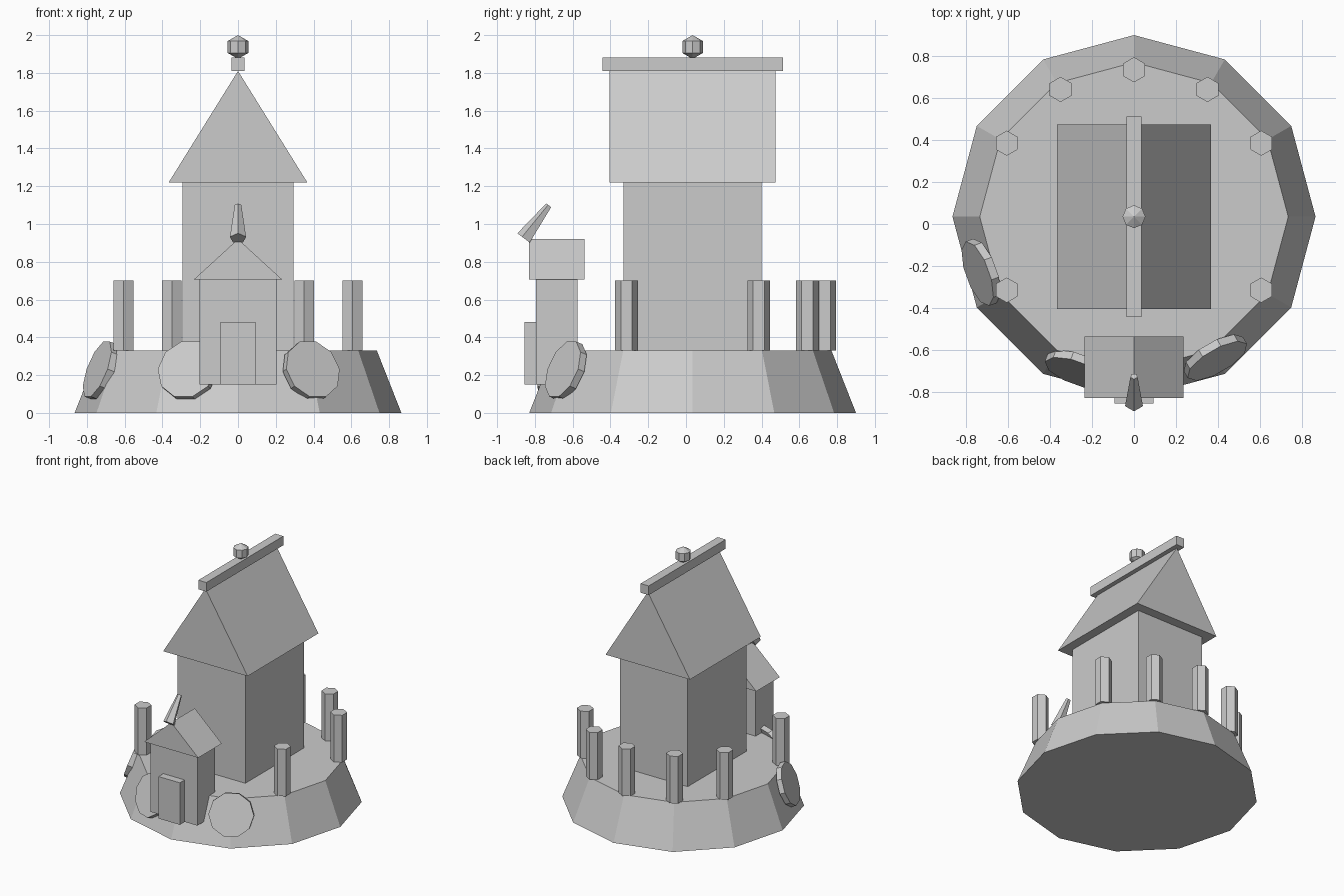
import bpy
from math import radians, cos, sin

if "Cube" in bpy.data.objects:
    bpy.data.objects.remove(bpy.data.objects["Cube"])

CY = 0.035  # depth of the hill's centre


def finish(name):
    ob = bpy.context.object
    ob.name = name
    ob.data.name = name
    return ob


def box(name, x0, x1, y0, y1, z0, z1):
    bpy.ops.mesh.primitive_cube_add(size=1, location=((x0 + x1) / 2, (y0 + y1) / 2, (z0 + z1) / 2))
    ob = finish(name)
    ob.scale = (x1 - x0, y1 - y0, z1 - z0)
    return ob


def frustum(name, sides, r1, r2, depth, loc, rot=(0, 0, 0)):
    bpy.ops.mesh.primitive_cone_add(vertices=sides, radius1=r1, radius2=r2, depth=depth,
                                    location=loc, rotation=[radians(a) for a in rot])
    return finish(name)


def gable(name, half, y0, y1, z0, z1):
    verts = [(x, y, z) for y in (y0, y1) for x, z in ((-half, z0), (half, z0), (0, z1))]
    faces = [(0, 1, 2), (5, 4, 3), (0, 3, 4, 1), (1, 4, 5, 2), (2, 5, 3, 0)]
    me = bpy.data.meshes.new(name)
    me.from_pydata(verts, [], faces)
    ob = bpy.data.objects.new(name, me)
    bpy.context.collection.objects.link(ob)
    return ob


# Hill
frustum("hill_base", 12, 0.865, 0.735, 0.33, (0, CY, 0.165))

# Main hall with roof, ridge beam and finial
box("hall_walls", -0.295, 0.295, -0.33, 0.40, 0.33, 1.22)
gable("hall_roof", 0.367, -0.405, 0.475, 1.22, 1.81)
box("ridge_beam", -0.035, 0.035, -0.443, 0.513, 1.81, 1.882)
bpy.ops.mesh.primitive_uv_sphere_add(segments=8, ring_count=3, radius=0.063, location=(0, CY, 1.937))
finish("finial")

# Porch with roof, door and tilted horn
box("porch_walls", -0.203, 0.203, -0.795, -0.575, 0.15, 0.705)
gable("porch_roof", 0.235, -0.83, -0.537, 0.705, 0.92)
box("door", -0.093, 0.093, -0.855, -0.79, 0.15, 0.48)
frustum("porch_horn", 5, 0.045, 0.018, 0.218, (0, -0.791, 1.011), (37, 0, 180))

# Palisade posts around the rim, open at the front
for i, a in enumerate((-30, 30, 60, 90, 120, 150, 210)):
    frustum(f"post_{i + 1}", 6, 0.06, 0.06, 0.37,
            (0.7 * cos(radians(a)), CY + 0.7 * sin(radians(a)), 0.515))

# Round shields leaning on the hillside
for i, a in enumerate((200, 250, 300)):
    frustum(f"shield_{i + 1}", 10, 0.163, 0.163, 0.04,
            (0.775 * cos(radians(a)), CY + 0.775 * sin(radians(a)), 0.225), (0, 70, a))
